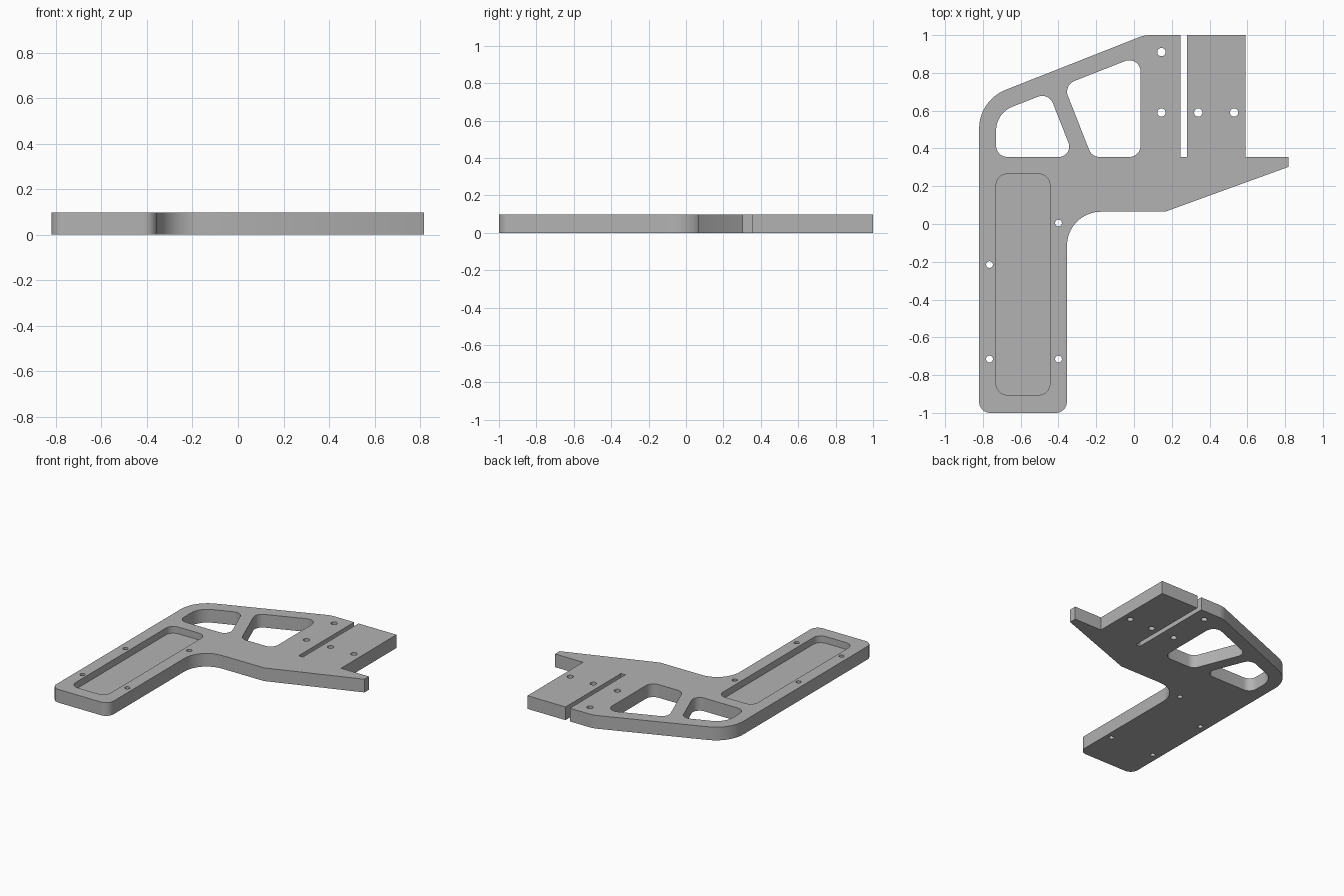
import bpy, bmesh, math
from mathutils import Vector

cube = bpy.data.objects.get("Cube")
if cube:
    bpy.data.objects.remove(cube, do_unlink=True)

THICK = 0.097
POCKET_FLOOR = 0.047

grey = bpy.data.materials.new("satin grey")
grey.use_nodes = True
colour = (0.45, 0.45, 0.45, 1)
grey.diffuse_color = colour
grey.node_tree.nodes["Principled BSDF"].inputs["Base Color"].default_value = colour


def rounded(corners, steps=10):
    """Polygon of (x, y, radius) corners with each corner turned into an arc."""
    out = []
    for i, (x, y, r) in enumerate(corners):
        p = Vector((x, y))
        if r == 0:
            out.append(p)
            continue
        a = (Vector(corners[i - 1][:2]) - p).normalized()
        b = (Vector(corners[(i + 1) % len(corners)][:2]) - p).normalized()
        half = a.angle(b) / 2
        centre = p + (a + b).normalized() * (r / math.sin(half))
        start = p + a * (r / math.tan(half)) - centre
        end = p + b * (r / math.tan(half)) - centre
        sweep = math.atan2(start.cross(end), start.dot(end))
        for k in range(steps + 1):
            t = sweep * k / steps
            c, s = math.cos(t), math.sin(t)
            out.append(centre + Vector((start.x * c - start.y * s,
                                        start.x * s + start.y * c)))
    return out


def circle(x, y, r, n=24):
    return [Vector((x + r * math.cos(math.tau * k / n),
                    y + r * math.sin(math.tau * k / n))) for k in range(n)]


def prisms(name, profiles, z0, z1):
    """One object holding an upright prism for each profile."""
    bm = bmesh.new()
    for pts in profiles:
        face = bm.faces.new([bm.verts.new((p.x, p.y, z0)) for p in pts])
        top = bmesh.ops.extrude_face_region(bm, geom=[face])["geom"]
        bmesh.ops.translate(bm, vec=(0, 0, z1 - z0),
                            verts=[g for g in top if isinstance(g, bmesh.types.BMVert)])
    bmesh.ops.recalc_face_normals(bm, faces=bm.faces)
    mesh = bpy.data.meshes.new(name)
    bm.to_mesh(mesh)
    bm.free()
    mesh.materials.append(grey)
    obj = bpy.data.objects.new(name, mesh)
    bpy.context.collection.objects.link(obj)
    return obj


# Plate outline: grip, guard, slotted head and pointed arm
plate = prisms("plate", [rounded([
    (-0.82, -1, 0.06), (-0.355, -1, 0.06), (-0.355, 0.065, 0.18),
    (0.165, 0.065, 0), (0.817, 0.302, 0), (0.817, 0.355, 0),
    (0.59, 0.355, 0), (0.59, 1, 0), (0.28, 1, 0), (0.28, 0.355, 0),
    (0.245, 0.355, 0), (0.245, 1, 0), (0.055, 1, 0.16), (-0.82, 0.655, 0.22),
])], 0, THICK)

# Two lightening windows either side of the slanted rib
windows = [
    rounded([(-0.73, 0.355, 0.06), (-0.317, 0.355, 0.055),
             (-0.452, 0.696, 0.06), (-0.73, 0.587, 0.135)]),
    rounded([(-0.223, 0.355, 0.06), (0.035, 0.355, 0.06),
             (0.035, 0.895, 0.06), (-0.372, 0.735, 0.06)]),
]

# Screw holes in the head and the grip
holes = [circle(x, y, 0.022) for x, y in
         [(0.145, 0.91), (0.145, 0.59), (0.34, 0.59), (0.53, 0.59)]]
holes += [circle(x, y, 0.018) for x, y in
          [(-0.4, 0.005), (-0.765, -0.215), (-0.765, -0.715), (-0.4, -0.715)]]

# Shallow pocket in the grip
pocket = rounded([(-0.73, -0.905, 0.06), (-0.445, -0.905, 0.06),
                  (-0.445, 0.265, 0.06), (-0.73, 0.265, 0.06)])

cutters = [prisms("through_cutter", windows + holes, -0.1, 0.2),
           prisms("pocket_cutter", [pocket], POCKET_FLOOR, 0.2)]

bpy.ops.object.select_all(action="DESELECT")
plate.select_set(True)
bpy.context.view_layer.objects.active = plate
for cutter in cutters:
    cutter.hide_render = True
    mod = plate.modifiers.new(cutter.name, "BOOLEAN")
    mod.operation = "DIFFERENCE"
    mod.solver = "EXACT"
    mod.object = cutter
    bpy.ops.object.modifier_apply(modifier=mod.name)
    bpy.data.objects.remove(cutter, do_unlink=True)

bpy.ops.object.shade_smooth_by_angle(angle=math.radians(30))
